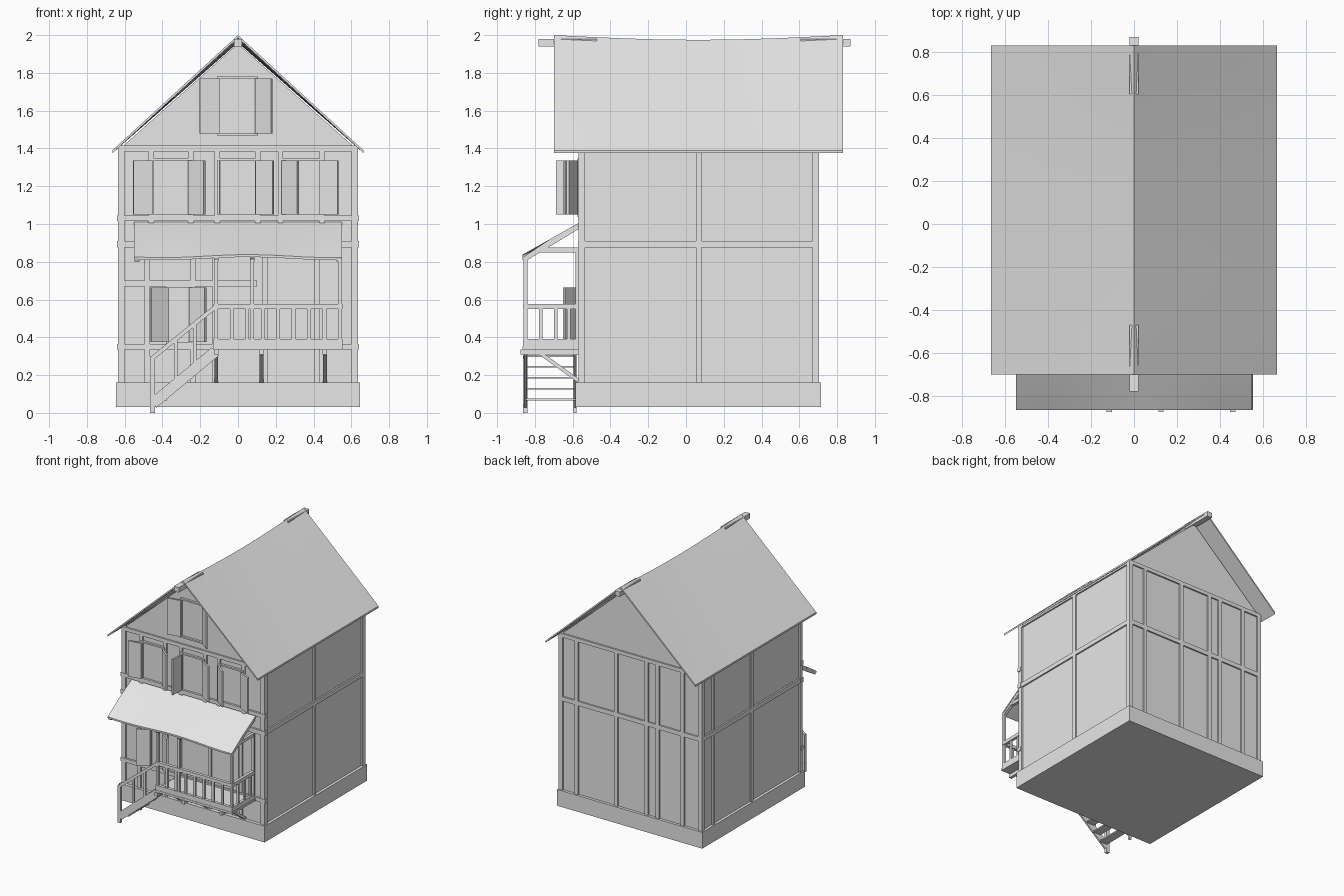
import bpy, bmesh, math
from mathutils import Vector, Matrix

cube = bpy.data.objects.get("Cube")
if cube:
    bpy.data.objects.remove(cube, do_unlink=True)

plain = bpy.data.materials.new("plain_grey")
plain.use_nodes = True
GREY = (0.8, 0.8, 0.8, 1)
plain.diffuse_color = GREY
plain.node_tree.nodes["Principled BSDF"].inputs["Base Color"].default_value = GREY


def finish(name, bm):
    bmesh.ops.recalc_face_normals(bm, faces=bm.faces)
    mesh = bpy.data.meshes.new(name)
    bm.to_mesh(mesh)
    bm.free()
    mesh.materials.append(plain)
    ob = bpy.data.objects.new(name, mesh)
    bpy.context.collection.objects.link(ob)
    return ob


def box(name, x0, x1, y0, y1, z0, z1):
    bm = bmesh.new()
    m = Matrix.Translation(((x0 + x1) / 2, (y0 + y1) / 2, (z0 + z1) / 2))
    bmesh.ops.create_cube(bm, size=1, matrix=m @ Matrix.Diagonal((x1 - x0, y1 - y0, z1 - z0, 1)))
    return finish(name, bm)


def bar(name, a, b, w, h):
    """Sloping timber from a to b, w wide sideways and h deep."""
    a, b = Vector(a), Vector(b)
    d = (b - a).normalized()
    side = d.cross(Vector((0, 0, 1))).normalized()
    up = side.cross(d)
    rot = Matrix((d, side, up)).transposed().to_4x4()
    bm = bmesh.new()
    m = Matrix.Translation((a + b) / 2) @ rot @ Matrix.Diagonal(((b - a).length, w, h, 1))
    bmesh.ops.create_cube(bm, size=1, matrix=m)
    return finish(name, bm)


def sheet(name, rows, t):
    """Grid of points given as rows, thickened straight down by t."""
    bm = bmesh.new()
    grid = [[bm.verts.new(p) for p in row] for row in rows]
    for r, s in zip(grid, grid[1:]):
        for i in range(len(r) - 1):
            bm.faces.new((r[i], r[i + 1], s[i + 1], s[i]))
    low = bmesh.ops.extrude_face_region(bm, geom=bm.faces[:], use_keep_orig=True)["geom"]
    bmesh.ops.translate(bm, vec=(0, 0, -t), verts=[v for v in low if isinstance(v, bmesh.types.BMVert)])
    ob = finish(name, bm)
    bpy.ops.object.select_all(action='DESELECT')
    ob.select_set(True)
    bpy.context.view_layer.objects.active = ob
    bpy.ops.object.shade_smooth_by_angle(angle=math.radians(30))
    return ob


FRONT, BACK, SIDE = -0.57, 0.705, 0.635
MID = (FRONT + BACK) / 2
D = 0.012                                   # how far timbers stand proud

# Plinth and gabled wall body
box("plinth", -0.645, 0.645, -0.585, 0.715, 0.03, 0.16)
bm = bmesh.new()
s = SIDE - D
outline = [(-s, 0.16), (s, 0.16), (s, 1.4), (0, 1.955), (-s, 1.4)]
face = bm.faces.new([bm.verts.new((x, FRONT + D, z)) for x, z in outline])
new = bmesh.ops.extrude_face_region(bm, geom=[face], use_keep_orig=True)["geom"]
bmesh.ops.translate(bm, vec=(0, BACK - FRONT - 2 * D, 0),
                    verts=[v for v in new if isinstance(v, bmesh.types.BMVert)])
finish("walls", bm)

# Sagging main roof and its ridge beam
rows = []
for i in range(13):
    u = i / 12
    sag = 0.025 * math.sin(math.pi * u)
    y = -0.7 + 1.53 * u
    rows.append([(x, y, 2 - 0.61 * abs(x) / 0.665 - sag * (1 - abs(x) / 0.665))
                 for x in (-0.665, -0.33, 0, 0.33, 0.665)])
sheet("main_roof", rows, 0.015)
for y0, y1 in ((-0.78, FRONT + 0.1), (BACK - 0.1, 0.87)):
    box("ridge_beam", -0.022, 0.022, y0, y1, 1.94, 1.98)

# Corner posts and horizontal beams around the house
for sx in (-SIDE, SIDE - 0.035):
    for y in (FRONT, BACK - 0.035):
        box("corner_post", sx, sx + 0.035, y, y + 0.035, 0.16, 1.39)
for z0, z1 in ((0.875, 0.91), (1.385, 1.415)):
    for y in (FRONT, BACK - 0.03):
        box("cross_beam", -SIDE, SIDE, y, y + 0.03, z0, z1)
    for sx in (-SIDE, SIDE - 0.03):
        top = min(z1, 1.4)
        box("side_beam", sx, sx + 0.03, FRONT, BACK, z0, top)
for sx in (-SIDE, SIDE - 0.03):
    box("side_post", sx, sx + 0.03, MID - 0.015, MID + 0.015, 0.16, 1.39)
box("side_post", -SIDE, -SIDE + 0.03, 0.54, 0.565, 0.16, 1.39)
for x in (-0.46, -0.24, -0.14, 0.13, 0.48):
    box("back_post", x - 0.016, x + 0.016, BACK - 0.03, BACK, 0.16, 1.39)
for z0, z1 in ((0.875, 0.91), (1.015, 1.045), (0.335, 0.365)):
    box("beam_ends", -SIDE - 0.006, SIDE + 0.006, FRONT - 0.003, FRONT + 0.03, z0, z1)
box("front_rail", -0.6, 0.1, FRONT, FRONT + 0.03, 0.67, 0.7)
for x in (-0.48, -0.24, -0.12, 0.145, 0.42):
    box("lower_front_post", x - 0.014, x + 0.014, FRONT, FRONT + 0.03, 0.16, 0.88)
for x in (-0.46, -0.25, -0.11, 0.105, 0.225, 0.445):
    box("upper_front_post", x - 0.014, x + 0.014, FRONT, FRONT + 0.03, 0.9, 1.39)
box("front_door", 0.165, 0.4, FRONT + 0.005, FRONT + 0.03, 0.36, 0.8)


def window(x0, x1, z0, z1, right_open, left_open):
    """Framed window with two hinged shutters at the given opening angles."""
    f = 0.012
    for a, b, c, d in ((x0 - f, x0, z0, z1), (x1, x1 + f, z0, z1),
                       (x0 - f, x1 + f, z0 - f, z0), (x0 - f, x1 + f, z1, z1 + f)):
        box("window_frame", a, b, FRONT - 0.005, FRONT + 0.03, c, d)
    for hinge, sgn, ang in ((x0, -1, right_open), (x1, 1, left_open)):
        a = math.radians(ang)
        tip = (hinge + sgn * 0.105 * math.cos(a), FRONT - 0.012 - 0.105 * math.sin(a), (z0 + z1) / 2)
        bar("shutter", (hinge, FRONT - 0.012, (z0 + z1) / 2), tip, 0.014, z1 - z0)


window(-0.1, 0.095, 1.48, 1.77, 10, 38)
window(-0.45, -0.26, 1.05, 1.335, 10, 38)
window(-0.1, 0.095, 1.05, 1.335, 88, 30)
window(0.235, 0.435, 1.05, 1.335, 142, 25)
window(-0.37, -0.255, 0.375, 0.665, 30, 38)

# Porch roof with a gently uneven front edge, and its rafters
rows = []
for i in range(17):
    x = -0.55 + 1.1 * i / 16
    wave = 0.008 * math.sin(x * 7 + 1.2)
    rows.append([(x, FRONT + 0.01, 1.01), (x, -0.72, 0.92), (x, -0.865, 0.83 + wave)])
sheet("porch_roof", rows, 0.013)
for x in (-0.535, -0.115, 0.075, 0.535):
    bar("porch_rafter", (x, FRONT, 0.985), (x, -0.86, 0.81), 0.025, 0.022)
for x in (-0.115, 0.535):
    box("porch_tie", x - 0.011, x + 0.011, -0.78, FRONT, 0.85, 0.875)

# Porch deck on joists with diagonal braces
box("porch_deck", -0.13, 0.555, -0.865, FRONT, 0.335, 0.352)
for x in (-0.115, 0.125, 0.46):
    box("porch_joist", x - 0.012, x + 0.012, -0.875, FRONT, 0.308, 0.335)
    bar("porch_brace", (x, -0.77, 0.315), (x, FRONT, 0.17), 0.02, 0.02)

# Porch posts, rails and balusters
for x in (-0.115, 0.075, 0.54):
    box("porch_post", x - 0.01, x + 0.01, -0.86, -0.84, 0.35, 0.82)
for x in (-0.115, 0.54):
    box("wall_post", x - 0.01, x + 0.01, FRONT - 0.015, FRONT, 0.35, 0.87)
for z0, z1 in ((0.352, 0.39), (0.55, 0.577)):
    box("front_porch_rail", -0.13, 0.552, -0.862, -0.838, z0, z1)
    box("side_porch_rail", 0.53, 0.552, -0.86, FRONT, z0, z1)
for i in range(1, 8):
    x = -0.115 + 0.655 * i / 8
    box("baluster", x - 0.01, x + 0.01, -0.857, -0.843, 0.39, 0.55)
for y in (-0.77, -0.69, -0.62):
    box("side_baluster", 0.533, 0.548, y - 0.009, y + 0.009, 0.39, 0.55)

# Stairs: stringers, treads, newel and handrail
for y in (-0.85, -0.588):
    bar("stair_stringer", (-0.45, y, 0.05), (-0.12, y, 0.325), 0.014, 0.058)
for i in range(5):
    x, z = -0.41 + 0.063 * i, 0.065 + 0.058 * i
    box("stair_tread", x - 0.035, x + 0.035, -0.85, -0.585, z, z + 0.01)
box("stair_newel", -0.465, -0.44, -0.862, -0.838, 0, 0.3)
box("stair_foot", -0.462, -0.443, -0.595, -0.58, 0, 0.07)
bar("stair_handrail", (-0.46, -0.85, 0.285), (-0.115, -0.85, 0.565), 0.022, 0.022)
for x in (-0.33, -0.23):
    z = 0.05 + (x + 0.45) * 0.833
    box("stair_baluster", x - 0.009, x + 0.009, -0.857, -0.843, z, z + 0.33 - (x + 0.45) * 0.02 - 0.09)
